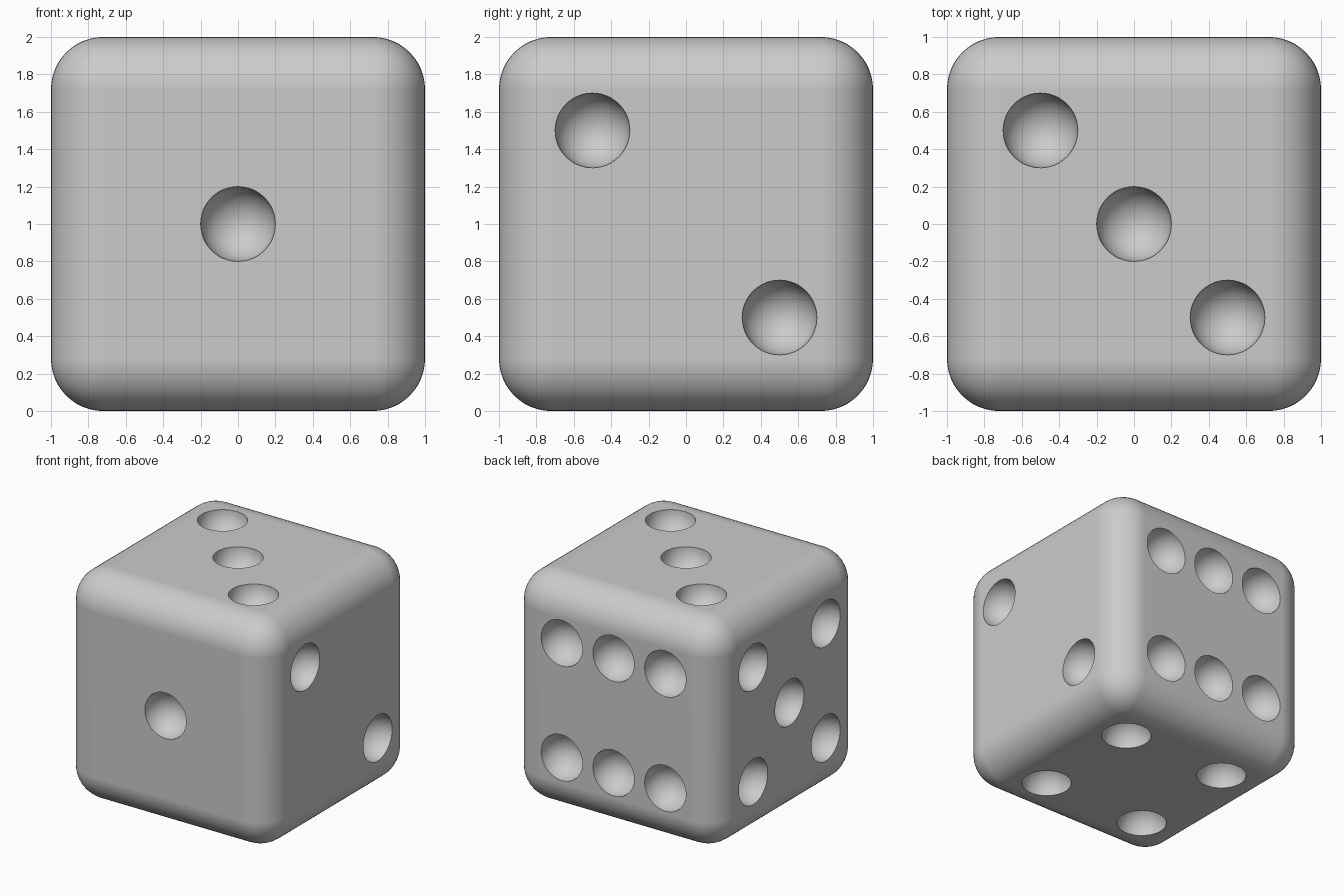
import bpy
import bmesh
import math
from mathutils import Vector, Matrix

if "Cube" in bpy.data.objects:
    bpy.data.objects.remove(bpy.data.objects["Cube"], do_unlink=True)

PIP_RADIUS = 0.2
PIP_SPACING = 0.5
EDGE_RADIUS = 0.28
X, Y, Z = Vector((1, 0, 0)), Vector((0, 1, 0)), Vector((0, 0, 1))
CENTRE = Z.copy()

# Pip layouts in units of the pip spacing
middle = [(0, 0)]
diagonal = [(-1, 1), (1, -1)]
corners = diagonal + [(-1, -1), (1, 1)]
rows = corners + [(0, 1), (0, -1)]

# Each face: outward direction, sideways axis, upward axis, pips
faces = [
    (-Y, X, Z, middle),
    (X, Y, Z, diagonal),
    (Z, X, Y, diagonal + middle),
    (-Z, X, Y, corners),
    (-X, Y, Z, corners + middle),
    (Y, X, Z, rows),
]


def make_object(name, bm):
    mesh = bpy.data.meshes.new(name)
    bm.to_mesh(mesh)
    bm.free()
    obj = bpy.data.objects.new(name, mesh)
    bpy.context.collection.objects.link(obj)
    return obj


# Single grey material
grey = bpy.data.materials.new("plain grey")
grey.use_nodes = True
colour = (0.6, 0.6, 0.6, 1)
grey.diffuse_color = colour
grey.node_tree.nodes["Principled BSDF"].inputs["Base Color"].default_value = colour

# Body: a cube with rounded edges
bm = bmesh.new()
bmesh.ops.create_cube(bm, size=2, matrix=Matrix.Translation(CENTRE))
body = make_object("die_body", bm)
body.data.materials.append(grey)
bevel = body.modifiers.new("rounded edges", 'BEVEL')
bevel.width = EDGE_RADIUS
bevel.segments = 12

# Cutter: one ball per pip, its pole facing out of the face
bm = bmesh.new()
for out, side, up, pips in faces:
    turn = out.to_track_quat('Z', 'Y').to_matrix().to_4x4()
    for u, v in pips:
        spot = CENTRE + out + (side * u + up * v) * PIP_SPACING
        bmesh.ops.create_uvsphere(bm, u_segments=48, v_segments=25, radius=PIP_RADIUS,
                                  matrix=Matrix.Translation(spot) @ turn)
cutter = make_object("pip_cutter", bm)
cutter.data.materials.append(grey)
cutter.hide_render = True

hollow = body.modifiers.new("pip hollows", 'BOOLEAN')
hollow.operation = 'DIFFERENCE'
hollow.solver = 'EXACT'
hollow.object = cutter

# Bake the hollows into the body and drop the cutter
bpy.context.view_layer.update()
graph = bpy.context.evaluated_depsgraph_get()
baked = bpy.data.meshes.new_from_object(body.evaluated_get(graph))
body.modifiers.clear()
body.data = baked
bpy.data.objects.remove(cutter, do_unlink=True)

# Smooth curves, crisp pip rims, flat faces kept flat
bpy.ops.object.select_all(action='DESELECT')
body.select_set(True)
bpy.context.view_layer.objects.active = body
bpy.ops.object.shade_smooth_by_angle(angle=math.radians(30))
weighted = body.modifiers.new("flat faces", 'WEIGHTED_NORMAL')
weighted.keep_sharp = True
